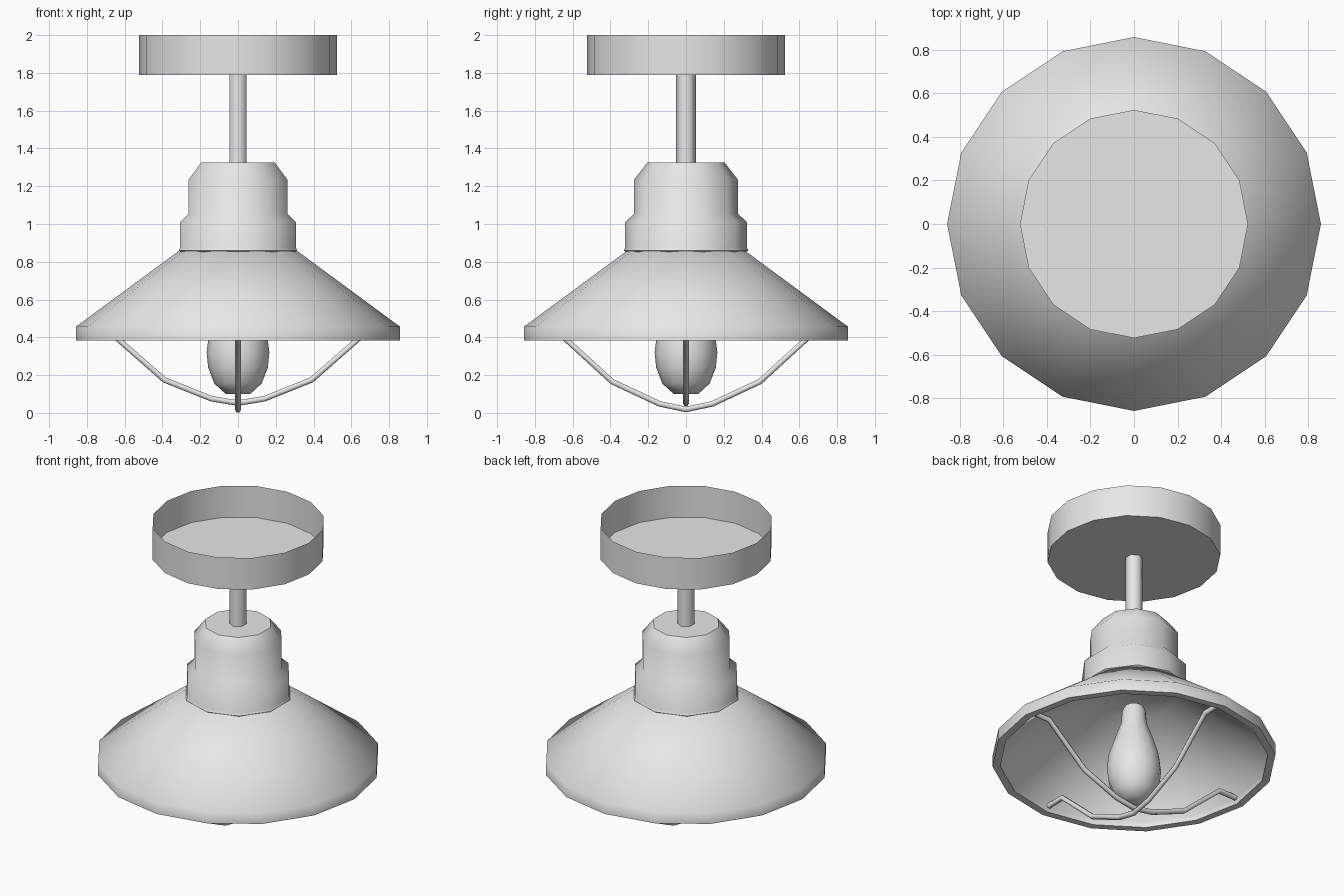
import bpy, bmesh, math
from mathutils import Vector

old = bpy.data.objects.get("Cube")
if old:
    bpy.data.objects.remove(old, do_unlink=True)

grey = bpy.data.materials.new("light grey")
grey.use_nodes = True
COLOUR = (0.8, 0.8, 0.8, 1)
grey.diffuse_color = COLOUR
grey.node_tree.nodes["Principled BSDF"].inputs["Base Color"].default_value = COLOUR


def finish(name, bm, angle):
    """Turn a bmesh into a smooth shaded object with sharp edges above the angle."""
    mesh = bpy.data.meshes.new(name)
    bm.to_mesh(mesh)
    bm.free()
    mesh.materials.append(grey)
    obj = bpy.data.objects.new(name, mesh)
    bpy.context.collection.objects.link(obj)
    bpy.ops.object.select_all(action="DESELECT")
    obj.select_set(True)
    bpy.context.view_layer.objects.active = obj
    bpy.ops.object.shade_smooth_by_angle(angle=math.radians(angle))
    return obj


def lathe(name, profile, sides, angle, cap_start=True, cap_end=True):
    """Spin (radius, height) points round z, with a corner on the y axis."""
    bm = bmesh.new()
    rings = []
    for r, z in profile:
        turns = [math.pi / 2 + math.tau * i / sides for i in range(sides)]
        rings.append([bm.verts.new((r * math.cos(t), r * math.sin(t), z)) for t in turns])
    for a, b in zip(rings, rings[1:]):
        for i in range(sides):
            j = (i + 1) % sides
            bm.faces.new((a[i], a[j], b[j], b[i]))
    if cap_start:
        bm.faces.new(rings[0][::-1])
    if cap_end:
        bm.faces.new(rings[-1])
    return finish(name, bm, angle)


def wire(name, half, along, radius=0.017, sides=6):
    """Sweep a small round section along a mirrored (reach, height) path."""
    path = [(-r, z) for r, z in half[:0:-1]] + half
    side = Vector((-along.y, along.x, 0))
    points = [along * r + Vector((0, 0, z)) for r, z in path]
    bm = bmesh.new()
    rings = []
    for i, p in enumerate(points):
        before = (p - points[i - 1]).normalized() if i else Vector()
        after = (points[i + 1] - p).normalized() if i + 1 < len(points) else Vector()
        tangent = (before + after).normalized()
        up = side.cross(tangent)
        turns = [math.tau * k / sides for k in range(sides)]
        rings.append([bm.verts.new(p + radius * (side * math.cos(t) + up * math.sin(t)))
                      for t in turns])
    for a, b in zip(rings, rings[1:]):
        for k in range(sides):
            m = (k + 1) % sides
            bm.faces.new((a[k], a[m], b[m], b[k]))
    bm.faces.new(rings[0])
    bm.faces.new(rings[-1])
    bmesh.ops.recalc_face_normals(bm, faces=bm.faces)
    return finish(name, bm, 65)


# Ceiling mount: a thin cup, open at the top
lathe("ceiling_cup", [(0.523, 1.79), (0.523, 2.0)], 16, 45, cap_end=False)

# Hanging rod
lathe("rod", [(0.053, 1.31), (0.053, 1.79)], 6, 65)

# Stepped lamp housing with a thin lip at its foot
lathe("housing", [(0.315, 0.85), (0.33, 0.86), (0.322, 0.875), (0.322, 1.01),
                  (0.275, 1.055), (0.275, 1.235), (0.205, 1.325)], 10, 45)

# Conical shade, hollow underneath with a thick rim
lathe("shade", [(0.26, 0.83), (0.81, 0.42), (0.81, 0.382), (0.857, 0.382),
                (0.857, 0.457), (0.31, 0.86)], 16, 60)

# Pear shaped bulb
lathe("bulb", [(0.065, 0.1), (0.125, 0.155), (0.158, 0.24), (0.166, 0.32), (0.155, 0.41),
               (0.12, 0.52), (0.08, 0.63), (0.072, 0.72), (0.06, 0.75)], 12, 65)

# Two crossed guard wires
wire("guard_wire_across", [(0, 0.052), (0.14, 0.075), (0.39, 0.175), (0.67, 0.42),
                           (0.8, 0.42)], Vector((1, 0, 0)))
wire("guard_wire_along", [(0, 0.018), (0.14, 0.048), (0.39, 0.165), (0.67, 0.42),
                          (0.8, 0.42)], Vector((0, 1, 0)))
